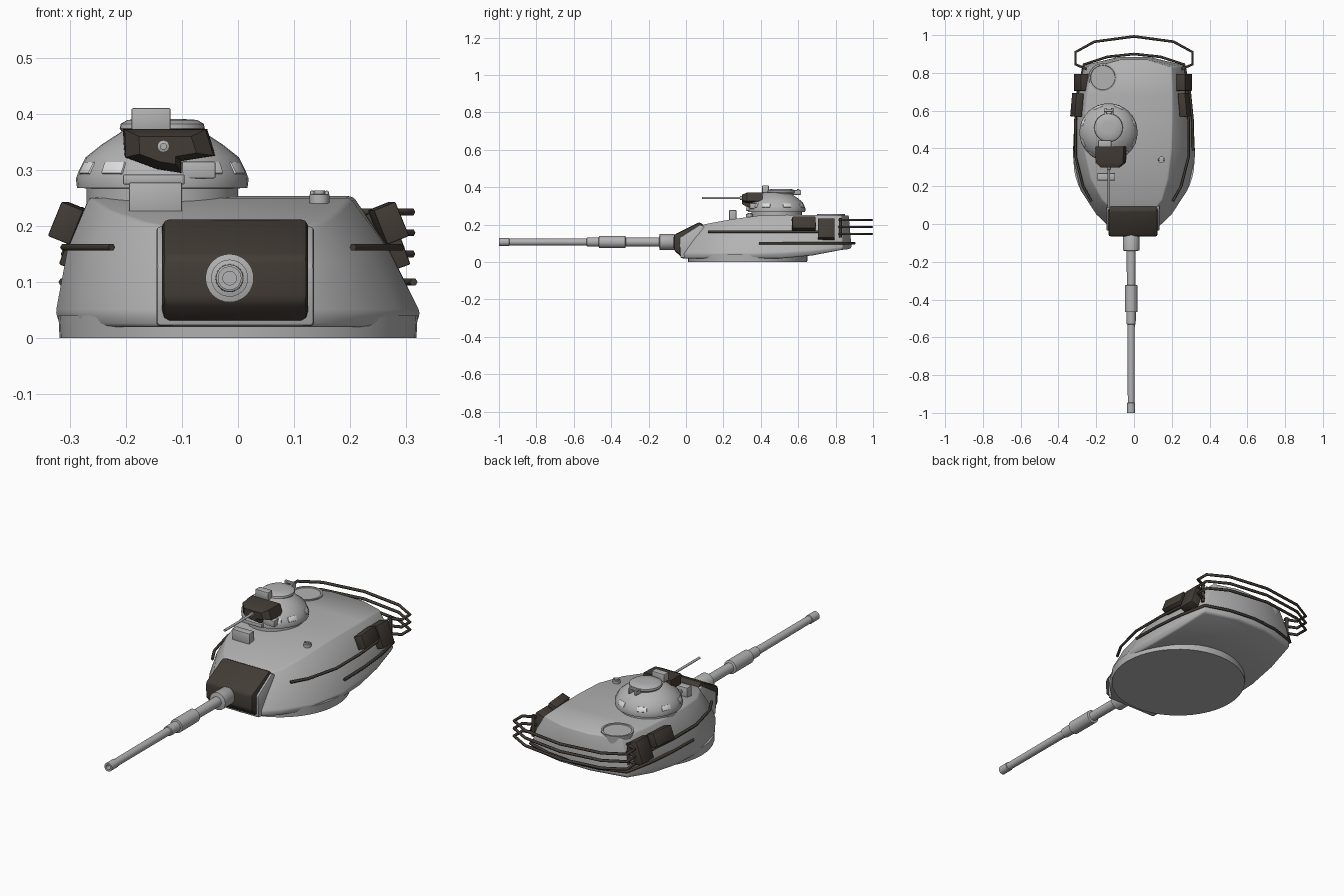
import bpy, math
from mathutils import Vector

cube = bpy.data.objects.get("Cube")
if cube:
    bpy.data.objects.remove(cube)


def material(name, rgb):
    m = bpy.data.materials.new(name)
    m.use_nodes = True
    m.diffuse_color = (*rgb, 1)
    m.node_tree.nodes["Principled BSDF"].inputs["Base Color"].default_value = (*rgb, 1)
    return m


GREY = material("armour grey", (.45, .45, .45))
DARK = material("dark brown", (.055, .045, .036))
PALE = material("pale glass", (.75, .75, .75))


def select(ob):
    bpy.ops.object.select_all(action="DESELECT")
    ob.select_set(True)
    bpy.context.view_layer.objects.active = ob


def build(name, verts, faces, mat, bevel=0, angle=35):
    me = bpy.data.meshes.new(name)
    me.from_pydata([tuple(v) for v in verts], [], faces)
    me.materials.append(mat)
    ob = bpy.data.objects.new(name, me)
    bpy.context.collection.objects.link(ob)
    select(ob)
    bpy.ops.object.mode_set(mode="EDIT")
    bpy.ops.mesh.select_all(action="SELECT")
    bpy.ops.mesh.normals_make_consistent(inside=False)
    bpy.ops.object.mode_set(mode="OBJECT")
    if bevel:
        mod = ob.modifiers.new("Bevel", "BEVEL")
        mod.width, mod.segments = bevel, 2
        mod.limit_method, mod.angle_limit = "ANGLE", math.radians(28)
        bpy.ops.object.modifier_apply(modifier=mod.name)
    bpy.ops.object.shade_smooth_by_angle(angle=math.radians(angle))
    return ob


def skin(rings):
    """Faces joining equal closed rings."""
    n = len(rings[0])
    return [(k * n + i, k * n + (i + 1) % n, (k + 1) * n + (i + 1) % n, (k + 1) * n + i)
            for k in range(len(rings) - 1) for i in range(n)]


def loft(name, rings, mat, **kw):
    n, last = len(rings[0]), (len(rings) - 1) * len(rings[0])
    caps = [tuple(range(n)), tuple(range(last, last + n))]
    return build(name, sum(rings, []), skin(rings) + caps, mat, **kw)


def lathe(name, profile, centre, mat, along_gun=False, n=32):
    """Revolve (radius, height) pairs round z, or round the gun axis."""
    c, rings = Vector(centre), []
    for r, h in profile:
        ring = []
        for i in range(n):
            a = math.tau * i / n
            u, v = r * math.cos(a), r * math.sin(a)
            ring.append(c + (Vector((u, -h, v)) if along_gun else Vector((u, v, h))))
        rings.append(ring)
    return loft(name, rings, mat)


def prism_x(name, pts, x0, x1, mat, bevel=0):
    return loft(name, [[(x, y, z) for y, z in pts] for x in (x0, x1)], mat, bevel=bevel)


def box(name, centre, size, mat, rot=(0, 0, 0), bevel=.003):
    x, y, z = (s / 2 for s in size)
    rings = [[(-x, -y, h), (x, -y, h), (x, y, h), (-x, y, h)] for h in (-z, z)]
    ob = loft(name, rings, mat, bevel=bevel)
    ob.location, ob.rotation_euler = centre, rot
    return ob


def rail(name, pts, radius=.007):
    cu = bpy.data.curves.new(name, "CURVE")
    cu.dimensions = "3D"
    cu.bevel_depth, cu.bevel_resolution, cu.use_fill_caps = radius, 1, True
    sp = cu.splines.new("POLY")
    sp.points.add(len(pts) - 1)
    for p, co in zip(sp.points, pts):
        p.co = (*co, 1)
    cu.materials.append(DARK)
    ob = bpy.data.objects.new(name, cu)
    bpy.context.collection.objects.link(ob)
    select(ob)
    bpy.ops.object.convert(target="MESH")


# Turret shell: wide belt below, asymmetric roof above, front to rear
belt = [(.12, -.025, .045), (.2, .05, .045), (.285, .18, .045), (.325, .36, .045),
        (.318, .52, .05), (.3, .68, .06), (.27, .84, .075), (.08, .885, .08)]
roof_y_z = [(.09, .2), (.13, .208), (.24, .228), (.4, .25), (.54, .253), (.68, .252), (.83, .25), (.87, .25)]
roof_right = [.12, .15, .18, .2, .205, .205, .2, .07]
roof_left = [.13, .17, .23, .265, .265, .25, .22, .07]
drop = [.025, .025, .025, .025, .03, .025, .01, .01]
rings = [[], [], [], []]
for side, xs, order in ((1, roof_right, range(8)), (-1, roof_left, reversed(range(8)))):
    for i in order:
        low = Vector((side * belt[i][0], belt[i][1], belt[i][2]))
        top = Vector((side * xs[i], *roof_y_z[i]))
        out = Vector((side * .012, 0, 0)) if 0 < i < 7 else Vector()
        under = Vector((low.x * .97, low.y * .99, low.z - drop[i]))
        for ring, p in zip(rings, (under, low, low.lerp(top, .55) + out, top)):
            ring.append(p)
strips = [(b + i, b + i + 1, b + 14 - i, b + 15 - i) for b in (0, 48) for i in range(7)]
build("turret_shell", sum(rings, []), skin(rings) + strips, GREY, bevel=.008, angle=40)
lathe("turret_ring", [(.318, 0), (.32, .04)], (0, .33, 0), GREY, n=48)

# Gun shield in its frame
shield = [(-.066, .145), (.073, .215), (.11, .183), (-.02, .022), (-.066, .065)]
prism_x("gun_shield", shield, -.135, .125, DARK, bevel=.012)
frame = [(-.035, .13), (.075, .2), (.13, .18), (.02, .02), (-.03, .022)]
prism_x("shield_frame", frame, -.145, .135, GREY, bevel=.006)

# Main gun with collar, sleeve and hollow muzzle
lathe("gun_barrel", [(.03, .04), (.043, .065), (.043, .14), (.036, .142), (.024, .144), (.023, .322),
                     (.033, .325), (.033, .465), (.025, .467), (.024, .53), (.019, .532),
                     (.018, .945), (.021, .947), (.021, 1), (.012, 1), (.012, .95)],
      (-.015, 0, .107), GREY, along_gun=True)

# Commander's cupola
CX, CY = -.135, .485
lathe("cupola", [(.135, .24), (.135, .267), (.152, .268), (.154, .284), (.148, .3), (.137, .322),
                 (.108, .345), (.068, .371), (.05, .374)], (CX, CY, 0), GREY)
lathe("cupola_hatch", [(.07, .365), (.076, .374), (.074, .382), (.062, .389), (.03, .391)],
      (CX, CY + .025, 0), GREY)
for k in range(8):
    a = math.tau * (k + .5) / 8
    if k not in (5, 6):
        box("vision_block", (CX + .142 * math.cos(a), CY + .142 * math.sin(a), .302),
            (.012, .046, .024), PALE, (0, math.radians(-28), a))
for k in (5, 6):
    a = math.tau * (k + .5) / 8 + (-.25 if k == 5 else .25)
    box("front_vision_block", (CX + .142 * math.cos(a), CY + .142 * math.sin(a), .302),
        (.012, .046, .024), PALE, (0, math.radians(-28), a))
for x in (-.15, -.115):
    box("hatch_hinge", (x, .585, .372), (.012, .06, .025), GREY)
box("hatch_handle", (CX, .6, .385), (.05, .012, .012), GREY)

# Machine gun and its dark shield
outline = [(-.205, .373), (-.055, .373), (-.04, .325), (-.1, .315), (-.1, .293), (-.145, .3), (-.203, .322)]
mid_x, mid_z = -.13, .338
loft("machine_gun_shield",
     [[(mid_x + (x - mid_x) * s, y, mid_z + (z - mid_z) * s) for x, z in outline]
      for y, s in ((.3, .62), (.325, .96), (.41, 1))], DARK)
box("shield_sill", (-.15, .345, .283), (.11, .05, .018), GREY)
box("shield_cheek", (-.07, .365, .3), (.06, .05, .03), GREY)
lathe("machine_gun", [(.011, -.35), (.011, -.29), (.006, -.288), (.006, -.085)],
      (-.133, 0, .342), GREY, along_gun=True, n=12)
box("cupola_sight", (-.155, .425, .39), (.07, .035, .04), GREY)

# Roof fittings
box("roof_periscope", (-.147, .25, .25), (.095, .038, .055), GREY)
lathe("roof_vent", [(.07, .2), (.075, .257), (.066, .257), (.064, .253)], (-.165, .775, 0), GREY)
lathe("roof_knob", [(.018, .24), (.018, .256), (.01, .257), (.01, .263)], (.145, .34, 0), GREY, n=12)
for x in (.132, .158):
    box("knob_lug", (x, .34, .255), (.008, .012, .016), GREY)

# Stowage boxes and grab rails on both sides
for s, x1, x2, tag in ((1, .268, .265, "left"), (-1, .302, .277, "right")):
    box(tag + "_front_stowage", (s * x1, .63, .205), (.042, .125, .066), DARK,
        (0, s * math.radians(-22), s * math.radians(5)))
    box(tag + "_rear_stowage", (s * x2, .75, .175), (.05, .09, .11), DARK, (0, s * math.radians(-20), 0))
    grow = 0 if s > 0 else .02
    rail(tag + "_upper_rail", [(s * (x + grow), y, .162) for x, y in
                               ((.205, .12), (.25, .2), (.29, .36), (.29, .54), (.275, .72))])
rear = [(.313, .39), (.31, .55), (.295, .7), (.265, .845), (.14, .885), (0, .9)]
loop = rear + [(-x, y) for x, y in reversed(rear[:-1])]
rail("lower_rail", [(x, y, .1) for x, y in loop])

# Rear basket of three rails with uprights
basket = [(.25, .82), (.31, .845), (.31, .91), (.21, .965), (0, .993)]
basket += [(-x, y) for x, y in reversed(basket[:-1])]
for z in (.15, .188, .225):
    rail("basket_rail", [(x, y, z) for x, y in basket])
for x in (-.262, .262):
    rail("basket_upright", [(x, .825, .13), (x, .825, .235)], .009)
